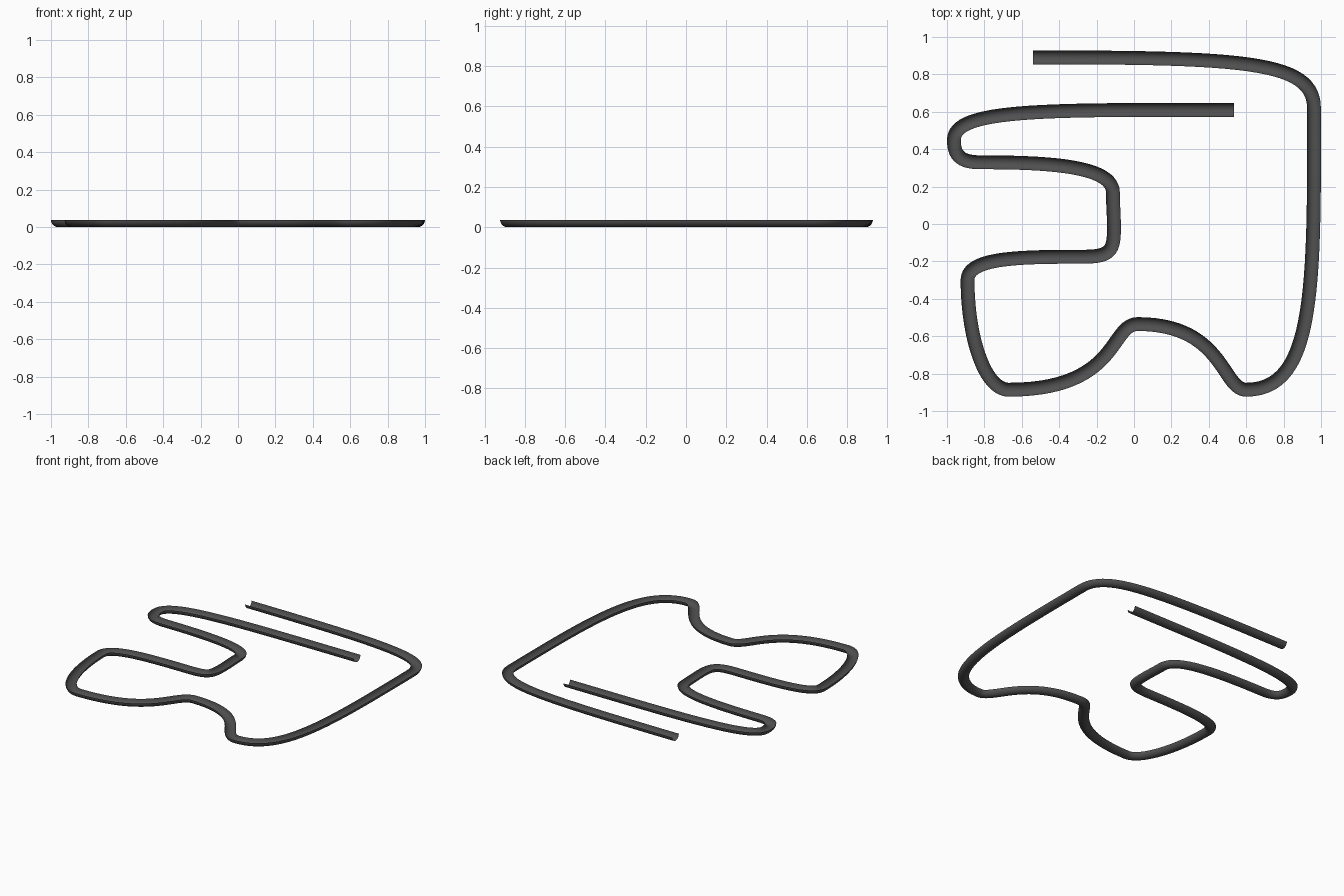
import bpy, bmesh, math
from mathutils import Vector
from mathutils.geometry import interpolate_bezier

if "Cube" in bpy.data.objects:
    bpy.data.objects.remove(bpy.data.objects["Cube"])

R = 0.037       # channel radius
ARC = 12        # facets across the half-round section
STEPS = 28      # samples per path segment

# Path: start knot, then (handle, handle, knot) for each segment
start = (-0.54, 0.891)
segments = [
    ((0.60, 0.891), (0.962, 0.87), (0.962, 0.62)),
    ((0.965, -0.35), (0.965, -0.886), (0.60, -0.886)),
    ((0.47, -0.886), (0.48, -0.535), (0.02, -0.535)),
    ((-0.13, -0.535), (-0.08, -0.886), (-0.67, -0.886)),
    ((-0.80, -0.886), (-0.89, -0.60), (-0.89, -0.30)),
    ((-0.89, -0.18), (-0.62, -0.175), (-0.28, -0.175)),
    ((-0.13, -0.175), (-0.107, -0.15), (-0.107, -0.02)),
    ((-0.107, 0.04), (-0.113, 0.11), (-0.113, 0.17)),
    ((-0.115, 0.31), (-0.45, 0.33), (-0.82, 0.33)),
    ((-0.92, 0.33), (-0.963, 0.36), (-0.963, 0.45)),
    ((-0.963, 0.62), (-0.45, 0.61), (0.535, 0.61)),
]
path = [Vector(start)]
for h1, h2, end in segments:
    path += interpolate_bezier(path[-1], Vector(h1), Vector(h2), Vector(end), STEPS)[1:]

# Sweep the lower half circle along the path
bm = bmesh.new()
rows = []
for i, p in enumerate(path):
    t = (path[min(i + 1, len(path) - 1)] - path[max(i - 1, 0)]).normalized()
    side = Vector((-t.y, t.x))
    row = []
    for k in range(ARC + 1):
        a = math.pi * k / ARC
        q = p + side * R * math.cos(a)
        row.append(bm.verts.new((q.x, q.y, R - R * math.sin(a))))
    rows.append(row)
for a, b in zip(rows, rows[1:]):
    for k in range(ARC):
        bm.faces.new((a[k], a[k + 1], b[k + 1], b[k]))
for f in bm.faces:
    f.smooth = True
bm.normal_update()
if sum(f.normal.z for f in bm.faces) > 0:   # outside of the channel faces down
    bmesh.ops.reverse_faces(bm, faces=bm.faces[:])

mesh = bpy.data.meshes.new("track_channel")
bm.to_mesh(mesh)
bm.free()
channel = bpy.data.objects.new("track_channel", mesh)
bpy.context.collection.objects.link(channel)

grey = bpy.data.materials.new("dark grey")
grey.diffuse_color = (0.08, 0.08, 0.08, 1)
grey.use_nodes = True
grey.node_tree.nodes["Principled BSDF"].inputs["Base Color"].default_value = grey.diffuse_color
mesh.materials.append(grey)
